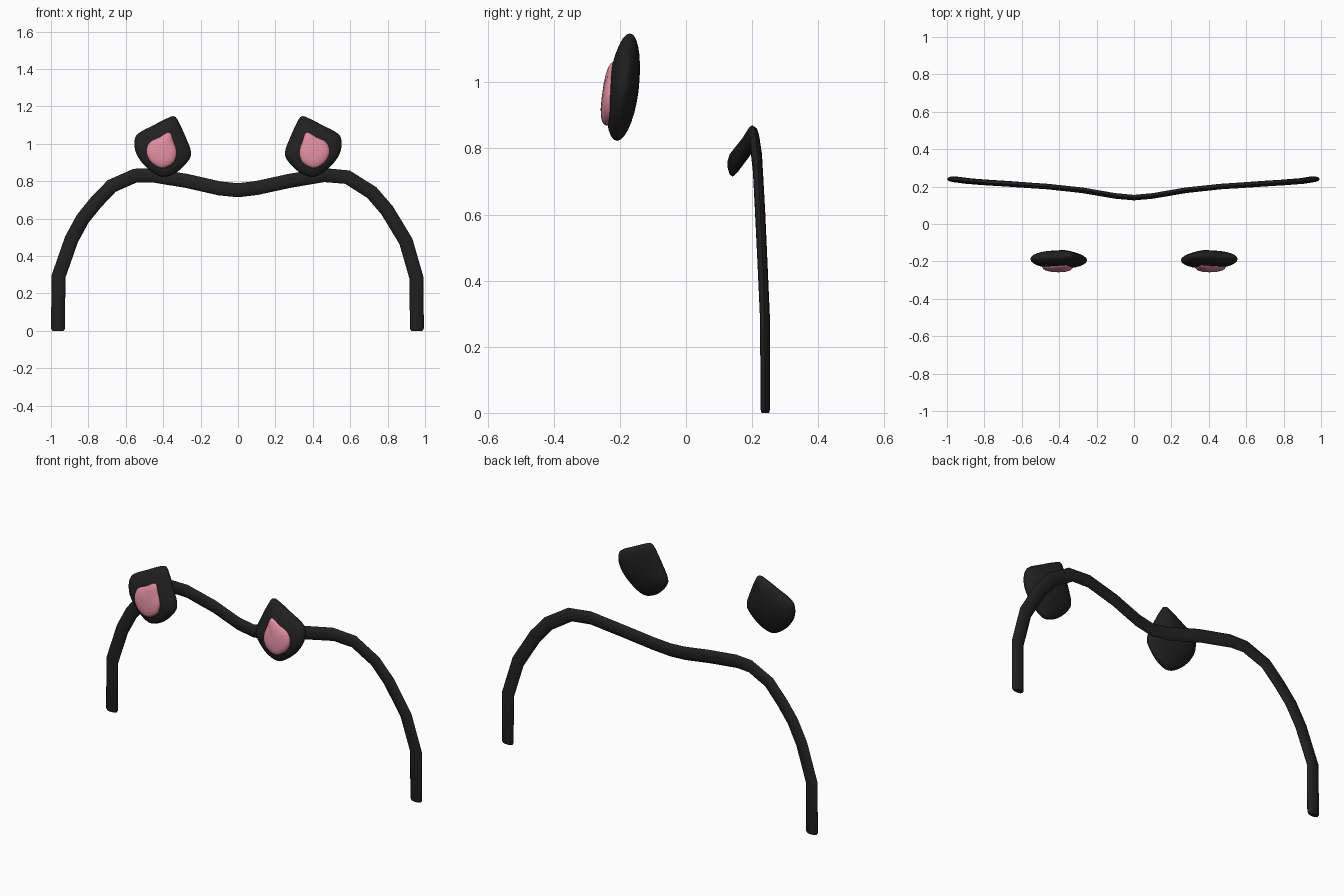
import bpy, bmesh, math
from mathutils import Vector

if "Cube" in bpy.data.objects:
    bpy.data.objects.remove(bpy.data.objects["Cube"])


def material(name, rgb):
    m = bpy.data.materials.new(name)
    m.diffuse_color = (*rgb, 1)
    m.use_nodes = True
    m.node_tree.nodes["Principled BSDF"].inputs["Base Color"].default_value = m.diffuse_color
    return m


BLACK = material("charcoal black", (0.015, 0.015, 0.016))
PINK = material("soft pink", (0.72, 0.26, 0.35))


def loft(name, rings, mat, angle):
    """Skin a list of equal-sized point rings and cap both ends."""
    bm = bmesh.new()
    vs = [[bm.verts.new(p) for p in r] for r in rings]
    n = len(vs[0])
    for a, b in zip(vs, vs[1:]):
        for i in range(n):
            j = (i + 1) % n
            bm.faces.new((a[i], a[j], b[j], b[i]))
    bm.faces.new(vs[0])
    bm.faces.new(vs[-1])
    bmesh.ops.recalc_face_normals(bm, faces=bm.faces)
    me = bpy.data.meshes.new(name)
    bm.to_mesh(me)
    bm.free()
    ob = bpy.data.objects.new(name, me)
    bpy.context.collection.objects.link(ob)
    me.materials.append(mat)
    bpy.ops.object.select_all(action='DESELECT')
    ob.select_set(True)
    bpy.context.view_layer.objects.active = ob
    bpy.ops.object.shade_smooth_by_angle(angle=math.radians(angle))
    return ob


# Headband: flattened oval section swept along the hoop
path = [Vector(p) for p in (
    (-.962, .24, 0), (-.962, .24, .012), (-.96, .239, .29), (-.89, .23, .49),
    (-.83, .225, .60), (-.757, .22, .69), (-.675, .215, .775), (-.55, .206, .83),
    (-.46, .20, .832), (-.275, .18, .802), (-.1, .15, .762), (0, .141, .752),
    (.1, .15, .764), (.275, .18, .802), (.46, .20, .833), (.585, .208, .822),
    (.715, .217, .74), (.797, .222, .645), (.898, .23, .478), (.955, .239, .28),
    (.956, .24, .012), (.956, .24, 0))]
rings = []
for i, p in enumerate(path):
    a = (p - path[max(i - 1, 0)]).normalized()
    b = (path[min(i + 1, len(path) - 1)] - p).normalized()
    t = a + b
    t.y = 0
    t.normalize()
    side = Vector((-t.z, 0, t.x))
    s = 0.78 if i in (0, len(path) - 1) else 1.0
    ring = []
    for k in range(10):
        q = math.tau * k / 10
        ring.append(p + side * (.0375 * s * math.cos(q)) + Vector((0, .0155 * s * math.sin(q), 0)))
    rings.append(ring)
loft("headband", rings, BLACK, 50)


def smooth_outline(pts, steps=4):
    """Closed Catmull-Rom curve through (x, z) points."""
    pts = [Vector(p) for p in pts]
    n, out = len(pts), []
    for i in range(n):
        p0, p1, p2, p3 = (pts[(i + k) % n] for k in (-1, 0, 1, 2))
        for s in range(steps):
            t = s / steps
            out.append(0.5 * (2 * p1 + (p2 - p0) * t + (2 * p0 - 5 * p1 + 4 * p2 - p3) * t * t
                              + (3 * p1 - p0 - 3 * p2 + p3) * t ** 3))
    return out


def lean(z):
    """Depth of the ear's middle plane at height z."""
    return -.19 + .12 * (z - .98)


def pillow(name, outline, centre, layers, mat, sign):
    """Stack scaled copies of an outline; layers are (scale, depth offset)."""
    c = Vector(centre)
    rings = []
    for s, d in layers:
        ring = []
        for p in outline:
            q = c + (p - c) * s
            ring.append((sign * q.x, lean(q.y) + d, q.y))
        rings.append(ring)
    return loft(name, rings, mat, 60)


ear = smooth_outline([
    (.34, 1.147), (.38, 1.136), (.455, 1.098), (.527, 1.06), (.553, 1.02), (.543, .945),
    (.485, .87), (.405, .823), (.325, .85), (.26, .918), (.253, .965), (.275, 1.025),
    (.313, 1.11)])
inner = smooth_outline([
    (.367, 1.062), (.42, 1.036), (.473, 1.008), (.49, .955), (.463, .90), (.405, .870),
    (.345, .90), (.328, .957), (.345, 1.015)])

ear_layers = [(max(math.sin(a), .03), -.047 * math.cos(a))
              for a in (math.pi * k / 14 for k in range(15))]
inner_layers = [(1, -.02), (1, -.040), (.95, -.047), (.85, -.053), (.65, -.058),
                (.4, -.061), (.05, -.062)]

# Ears with pink pads on the front
for label, sign in (("left", -1), ("right", 1)):
    pillow(label + "_ear", ear, (.40, .975), ear_layers, BLACK, sign)
    pillow(label + "_inner_ear", inner, (.405, .955), inner_layers, PINK, sign)
